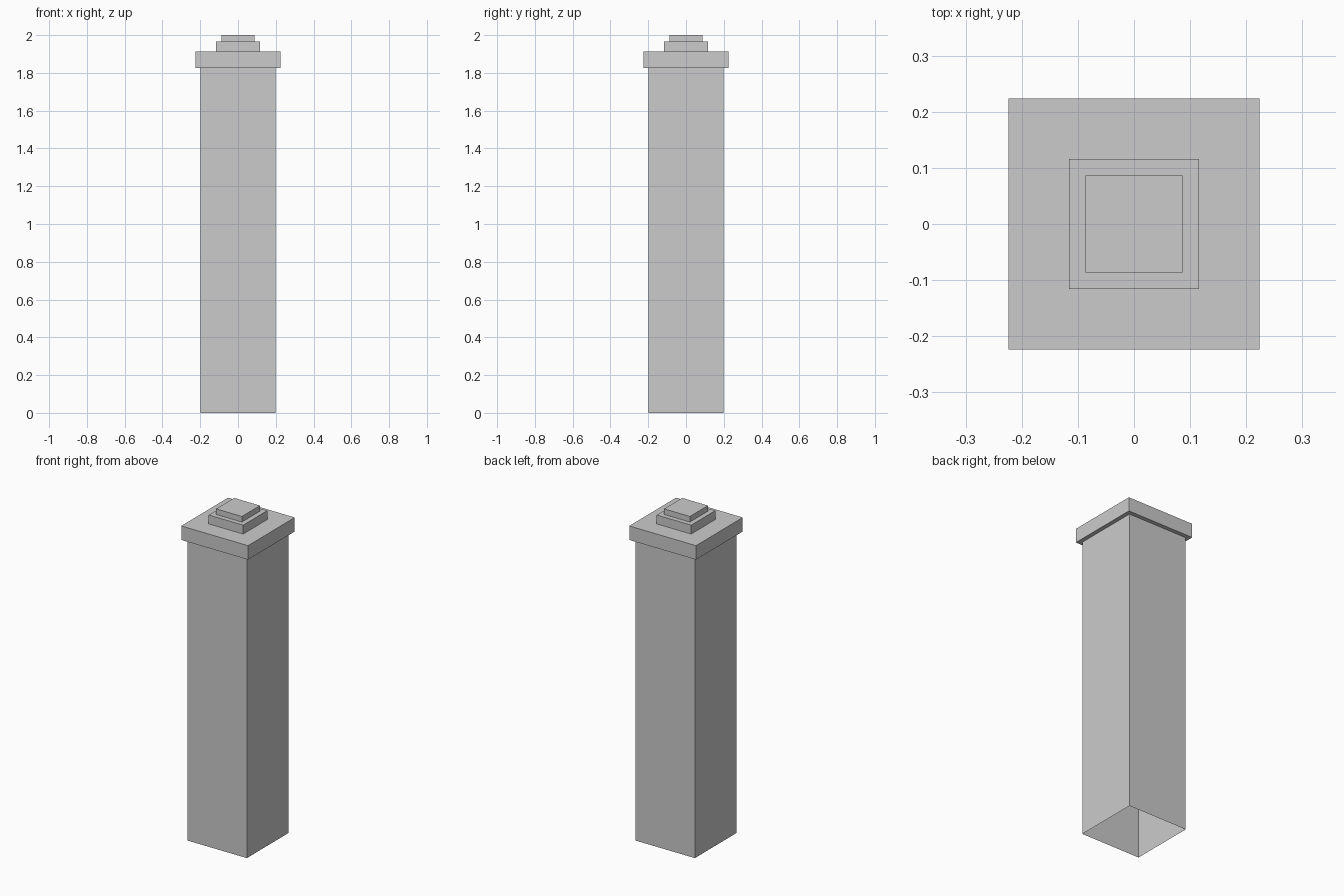
import bpy
import bmesh

if "Cube" in bpy.data.objects:
    bpy.data.objects.remove(bpy.data.objects["Cube"])

# Square outline from the open foot to the top: (half width, height)
profile = [
    (0.199, 0.0), (0.199, 1.827),       # shaft
    (0.224, 1.827), (0.224, 1.912),     # overhanging cap
    (0.1155, 1.912), (0.1155, 1.966),   # lower step
    (0.0865, 1.966), (0.0865, 2.0),     # upper step
]


def square_ring(bm, half, z):
    return [bm.verts.new((sx * half, sy * half, z))
            for sx, sy in ((-1, -1), (1, -1), (1, 1), (-1, 1))]


# Skin the square rings into one stepped shell, open underneath
bm = bmesh.new()
rings = [square_ring(bm, half, z) for half, z in profile]
for lower, upper in zip(rings, rings[1:]):
    for i in range(4):
        j = (i + 1) % 4
        bm.faces.new((lower[i], lower[j], upper[j], upper[i]))
bm.faces.new(rings[-1])

mesh = bpy.data.meshes.new("stepped_pillar")
bm.to_mesh(mesh)
bm.free()
pillar = bpy.data.objects.new("stepped_pillar", mesh)
bpy.context.collection.objects.link(pillar)
